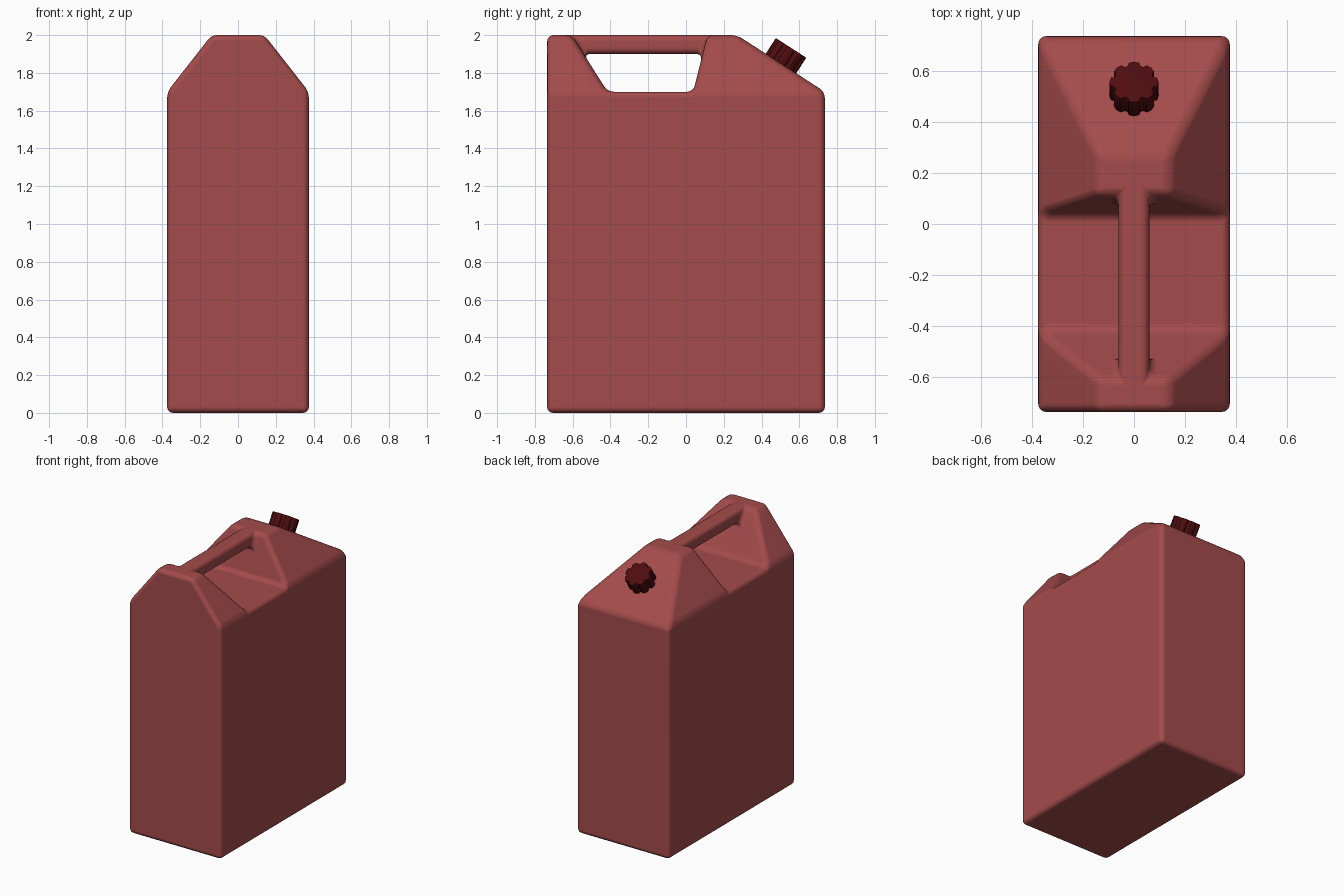
import bpy, bmesh, math

if "Cube" in bpy.data.objects:
    bpy.data.objects.remove(bpy.data.objects["Cube"])


def material(name, rgb):
    m = bpy.data.materials.new(name)
    m.diffuse_color = (*rgb, 1)
    m.use_nodes = True
    m.node_tree.nodes["Principled BSDF"].inputs["Base Color"].default_value = m.diffuse_color
    return m


def make_object(name, bm, mat=None):
    bmesh.ops.recalc_face_normals(bm, faces=bm.faces[:])
    me = bpy.data.meshes.new(name)
    bm.to_mesh(me)
    bm.free()
    ob = bpy.data.objects.new(name, me)
    bpy.context.collection.objects.link(ob)
    if mat:
        me.materials.append(mat)
    return ob


def prism(name, profile, y_front, y_back, caps, mat=None):
    """Extrude an xz profile along y; each end's y is a function of z."""
    bm = bmesh.new()
    front = [bm.verts.new((x, y_front(z), z)) for x, z in profile]
    back = [bm.verts.new((x, y_back(z), z)) for x, z in profile]
    n = len(profile)
    for i in range(n):
        j = (i + 1) % n
        bm.faces.new((front[i], front[j], back[j], back[i]))
    for cap in caps:
        bm.faces.new([front[i] for i in cap])
        bm.faces.new([back[i] for i in cap])
    return make_object(name, bm, mat)


def apply(ob, mod):
    bpy.ops.object.select_all(action='DESELECT')
    bpy.context.view_layer.objects.active = ob
    ob.select_set(True)
    bpy.ops.object.modifier_apply(modifier=mod.name)


def bevel(ob, width, segments, angle):
    b = ob.modifiers.new("round_edges", 'BEVEL')
    b.width, b.segments = width, segments
    b.limit_method, b.angle_limit = 'ANGLE', math.radians(angle)
    b.use_clamp_overlap = False
    apply(ob, b)


red = material("red_plastic", (0.37, 0.07, 0.07))
dark = material("dark_red_plastic", (0.08, 0.004, 0.005))

W, D, SH, TOP, RIDGE = 0.375, 0.735, 1.7, 2.0, 0.14

# Can body: gabled front profile with a sloping rear shoulder
rear = lambda z: D - max(0, z - SH) / (TOP - SH) * 0.465
body = prism("can_body",
             [(-W, 0), (W, 0), (W, SH), (RIDGE, TOP), (-RIDGE, TOP), (-W, SH)],
             lambda z: -D, rear, [(0, 1, 2, 5), (5, 2, 3, 4)], red)

# Hand opening: U-shaped cutter that leaves the grip bar standing
H, GRIP = 0.06, 1.9
cutter = prism("handle_cutter",
               [(-.5, SH), (.5, SH), (.5, 2.1), (H, 2.1), (H, GRIP),
                (-H, GRIP), (-H, 2.1), (-.5, 2.1)],
               lambda z: -0.415 - (z - SH) / 0.3 * 0.19,
               lambda z: 0.038 + (z - SH) / 0.3 * 0.075, [range(8)])
cutter.hide_render = True
cut = body.modifiers.new("hand_opening", 'BOOLEAN')
cut.operation, cut.solver, cut.object = 'DIFFERENCE', 'EXACT', cutter
apply(body, cut)
bpy.data.objects.remove(cutter)

# Clean the cut, then round every edge
bm = bmesh.new()
bm.from_mesh(body.data)
bmesh.ops.remove_doubles(bm, verts=bm.verts[:], dist=0.001)
bmesh.ops.dissolve_limit(bm, angle_limit=math.radians(1),
                         verts=bm.verts[:], edges=bm.edges[:])
bm.to_mesh(body.data)
bm.free()
bevel(body, 0.032, 4, 12)
bpy.ops.object.shade_smooth_by_angle(angle=math.radians(40))
body.modifiers.new("flat_panels", 'WEIGHTED_NORMAL').keep_sharp = True

# Screw cap with eight grip lobes, seated square on the rear slope
bm = bmesh.new()
lobes, ring = 8, []
for i in range(lobes):
    for off, r in ((-.30, .093), (0, .096), (.30, .093), (.38, .080), (.62, .080)):
        a = math.tau * (i + off) / lobes + math.pi / 2
        ring.append(bm.verts.new((r * math.cos(a), r * math.sin(a), -0.02)))
base = bm.faces.new(ring)
top = bmesh.ops.extrude_face_region(bm, geom=[base], use_keep_orig=True)["geom"]
bmesh.ops.translate(bm, vec=(0, 0, 0.118),
                    verts=[v for v in top if isinstance(v, bmesh.types.BMVert)])
cap = make_object("screw_cap", bm, dark)
bevel(cap, 0.004, 2, 60)
bpy.ops.object.shade_smooth_by_angle(angle=math.radians(30))
cap.location = (0, 0.503, 1.85)
cap.rotation_euler = (-math.atan2(0.3, 0.465), 0, 0)
